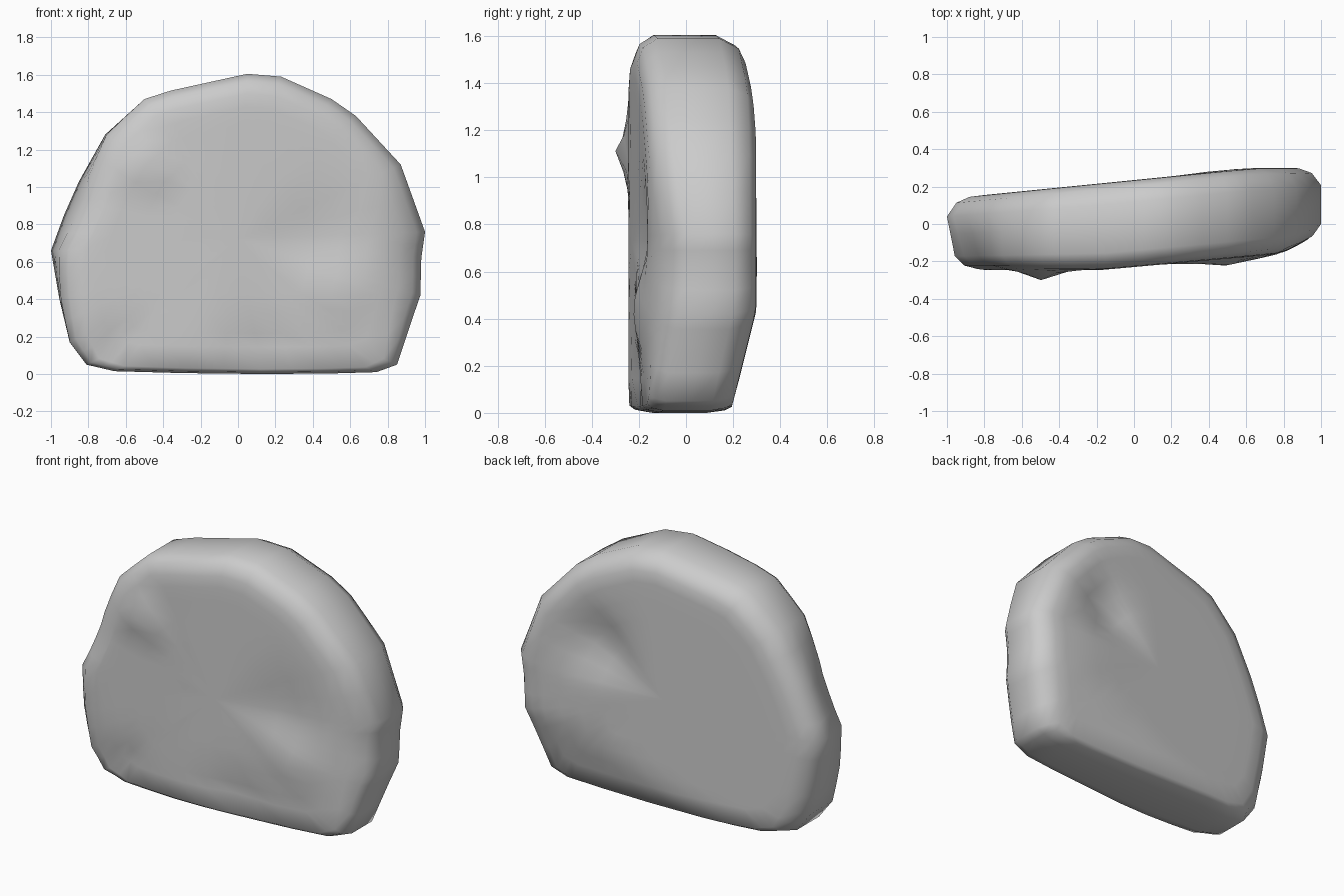
import bpy, bmesh, math

if "Cube" in bpy.data.objects:
    bpy.data.objects.remove(bpy.data.objects["Cube"])

# Front outline of the boulder slab (x, z), counter-clockwise
outline = [(-0.66, .015), (-.3, .005), (.13, .0), (.5, .003), (.74, .01), (.85, .05), (.93, .29), (.975, .42),
           (.98, .62), (1, .76), (.87, 1.12), (.63, 1.38), (.5, 1.47), (.23, 1.59),
           (.05, 1.605), (-.36, 1.515), (-.5, 1.47), (-.71, 1.28), (-.85, 1.03),
           (-.93, .85), (-1, .66), (-.955, .4), (-.9, .17), (-.81, .05)]
# Add edge midpoints so the lumps have enough vertices
outline = [q for i, a in enumerate(outline) for b in [outline[(i + 1) % len(outline)]]
           for q in (a, ((a[0] + b[0]) / 2, (a[1] + b[1]) / 2))]
CZ = .72

# Loft rings front to back: (outline scale, depth -1 front .. 1 back)
rings = [(.2, -1), (.4, -1), (.55, -1), (.7, -1), (.8, -1), (.88, -.98), (.955, -.88),
         (1, -.62), (1, .0), (1, .5), (.95, .86), (.88, .99), (.8, 1), (.68, 1),
         (.55, 1), (.4, 1), (.2, 1)]

# Local lumps and hollows: (x, z, radius, outward push)
front_marks = [(-.5, 1.11, .1, .055), (.5, .45, .17, .04), (.42, .74, .2, -.03),
               (-.68, .12, .14, -.04), (.13, .1, .15, -.04)]
back_marks = [(.42, .96, .17, -.07), (.45, .7, .14, .01)]

def bell(v, c, r):
    return math.exp(-((v - c) / r) ** 2)

def bump(x, z, marks):
    return sum(h * bell(x, a, r) * bell(z, b, r) for a, b, r, h in marks)

def surface_y(x, z, t):
    front = max(-.245, -.23 + .09 * x)
    back = min(.30, .235 + .1 * x, .19 + .25 * z)   # tucked in near the ground
    # front corner of the right end is worn back
    front += .3 * max(0, x - .75) * bell(z, .65, .4)
    front -= bump(x, z, front_marks) * min(1, z / .08)
    back += bump(x, z, back_marks)
    return front + (back - front) * (t + 1) / 2

bm = bmesh.new()
def vert(x, z, t):
    return bm.verts.new((x, surface_y(x, z, t), z))

loops = []
for s, t in rings:
    loop = []
    for x, z in outline:
        # underside stays flat, lower corners stay square
        low = max(0, 1 - z / .35)
        grow = .7 * low if s > .85 else 0
        sz = s + grow * (1 - s)
        sx = s + (.5 * grow * (1 - s) if t < 0 else 0)
        # upper left end leans back
        if s > .85 and x < -.5:
            sx *= 1 - .09 * min(1, (-x - .5) / .4) * max(0, (.5 - t) / 1.5) * bell(z, .9, .35)
        loop.append(vert(x * sx, CZ + (z - CZ) * sz, t))
    loops.append(loop)
n = len(outline)
for a, b in zip(loops, loops[1:]):
    for i in range(n):
        j = (i + 1) % n
        bm.faces.new((a[i], a[j], b[j], b[i]))
# Close the front and back faces
for loop, t in ((loops[0], -1), (loops[-1], 1)):
    c = vert(0, CZ, t)
    for i in range(n):
        bm.faces.new((loop[i], loop[(i + 1) % n], c))
bmesh.ops.recalc_face_normals(bm, faces=bm.faces)
me = bpy.data.meshes.new("boulder_slab")
bm.to_mesh(me)
bm.free()
for p in me.polygons:
    p.use_smooth = True
ob = bpy.data.objects.new("boulder_slab", me)
bpy.context.collection.objects.link(ob)
